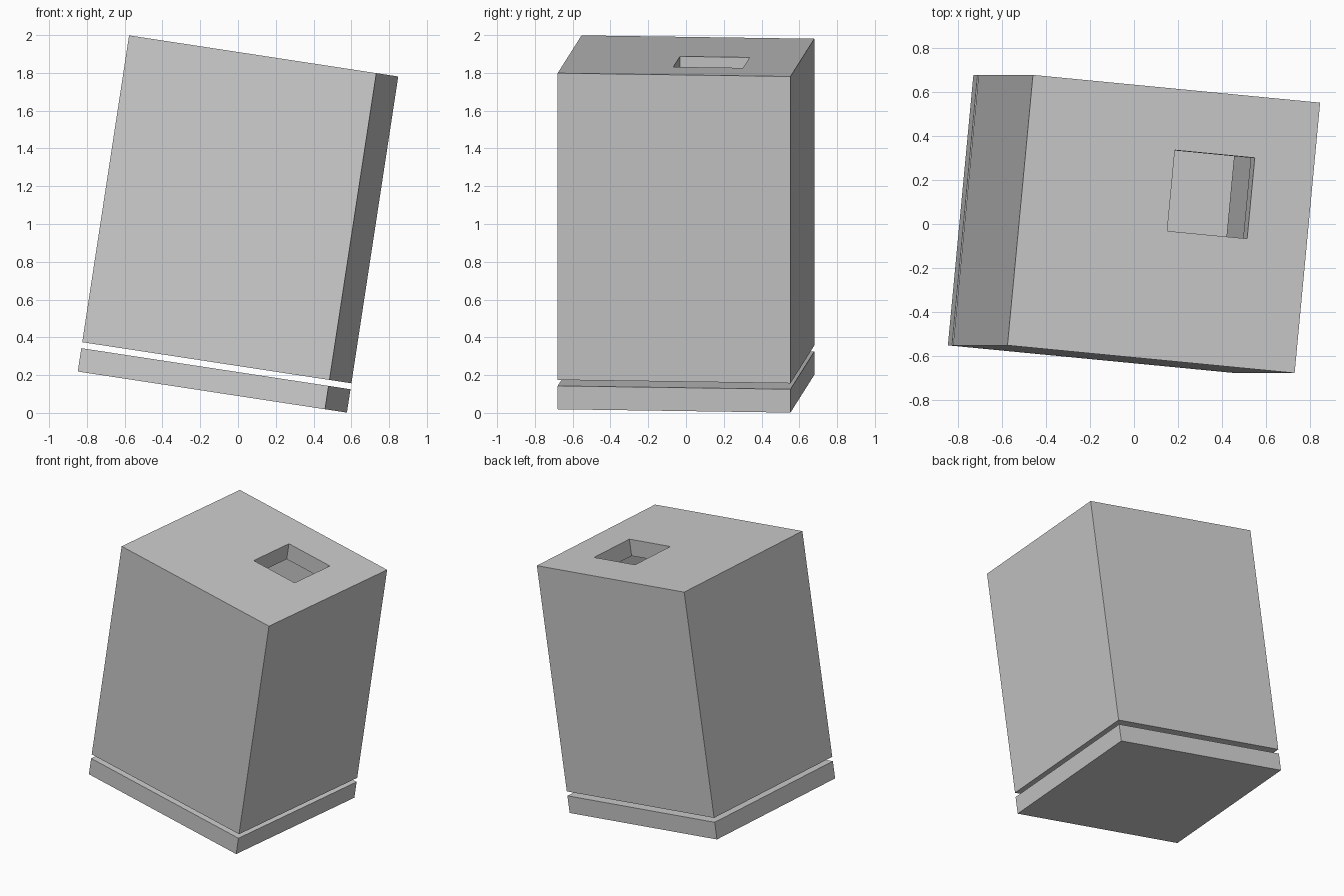
import bpy
import bmesh
from math import radians
from mathutils import Matrix, Vector

old = bpy.data.objects.get("Cube")
if old:
    bpy.data.objects.remove(old, do_unlink=True)

# Overall sizes, measured along the leaning box's own axes
WIDTH, DEPTH, HEIGHT = 1.33, 1.238, 1.80
BASE, GAP, WALL = 0.125, 0.032, 0.122
HOLE = 0.37
LEAN = (Matrix.Translation((0, 0, 1)) @ Matrix.Rotation(radians(8.68), 4, 'Y')
        @ Matrix.Rotation(radians(-5.45), 4, 'Z'))

grey = bpy.data.materials.new("plain_grey")
grey.use_nodes = True
colour = (0.6, 0.6, 0.6, 1)
grey.diffuse_color = colour
grey.node_tree.nodes["Principled BSDF"].inputs["Base Color"].default_value = colour


def block(name, size_x, size_y, bottom, top, x=0, y=0):
    """Leaning block spanning bottom to top on the box's own axis."""
    bm = bmesh.new()
    bmesh.ops.create_cube(bm, size=1)
    bmesh.ops.scale(bm, vec=Vector((size_x, size_y, top - bottom)), verts=bm.verts)
    bmesh.ops.translate(bm, vec=Vector((x, y, (top + bottom) / 2)), verts=bm.verts)
    mesh = bpy.data.meshes.new(name)
    bm.to_mesh(mesh)
    bm.free()
    mesh.materials.append(grey)
    obj = bpy.data.objects.new(name, mesh)
    obj.matrix_world = LEAN
    bpy.context.collection.objects.link(obj)
    return obj


def cut(target, cutter):
    """Subtract the cutter from the target and discard it."""
    cutter.hide_render = True
    mod = target.modifiers.new("cut", 'BOOLEAN')
    mod.operation, mod.solver, mod.object = 'DIFFERENCE', 'EXACT', cutter
    bpy.context.view_layer.objects.active = target
    bpy.ops.object.modifier_apply(modifier=mod.name)
    bpy.data.objects.remove(cutter, do_unlink=True)


half = HEIGHT / 2
rim = -half + BASE + GAP

# Separate base plate
block("base_plate", WIDTH, DEPTH, -half, -half + BASE)

# Hollow cover, open underneath, with a square hole in its top
cover = block("box_cover", WIDTH, DEPTH, rim, half)
cut(cover, block("cavity_cutter", WIDTH - 2 * WALL, DEPTH - 2 * WALL,
                 rim - 0.1, half - WALL))
cut(cover, block("hole_cutter", HOLE, HOLE, half - 2 * WALL, half + 0.1,
                 x=0.204, y=0.155))
